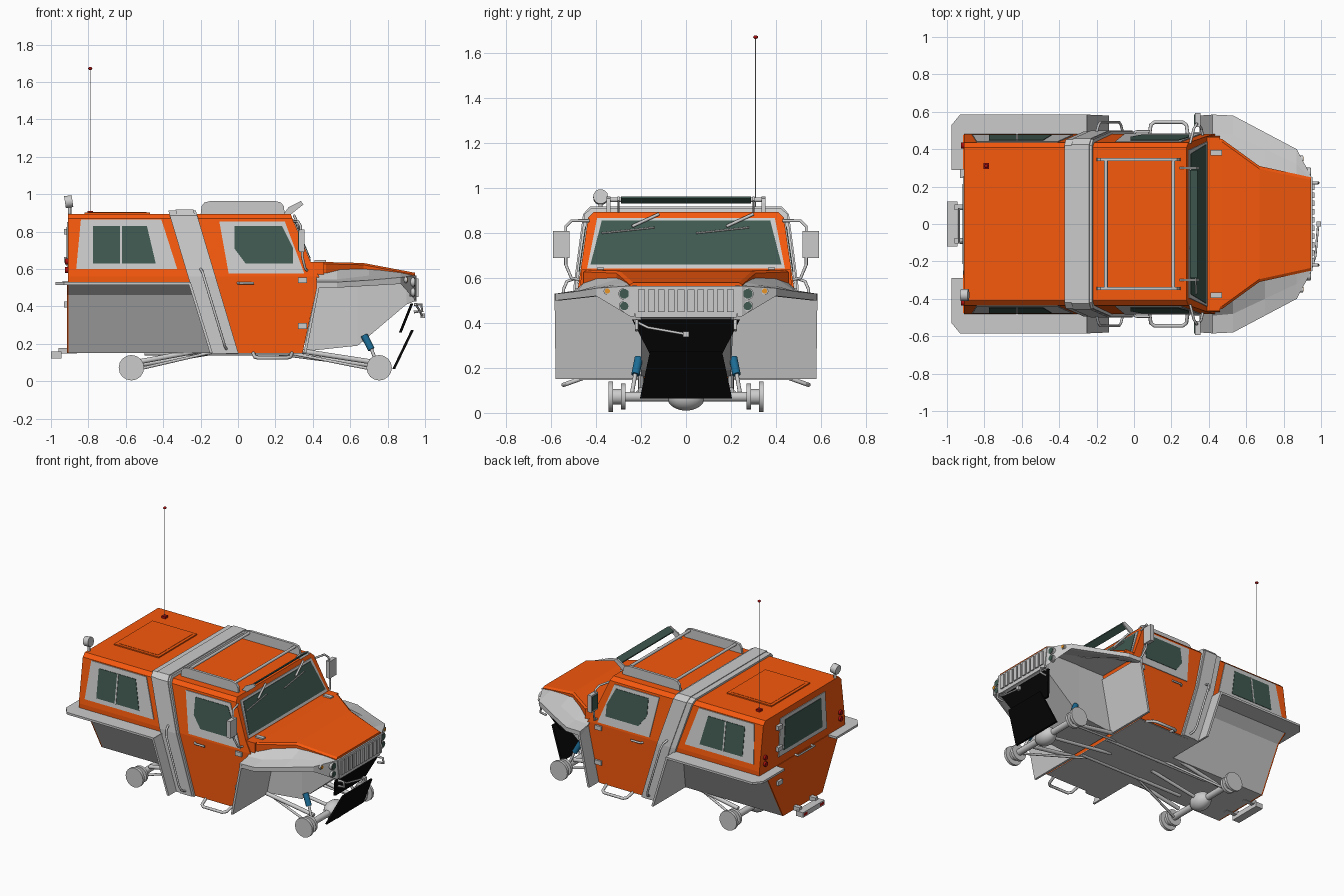
import bpy, bmesh

def material(name, rgb):
    m = bpy.data.materials.new(name)
    m.diffuse_color = (*rgb, 1)
    return m

ORANGE = material("orange_paint", (0.93, 0.1, 0.004))
GLASS = material("tinted_glass", (0.05, 0.1, 0.08))
BLACK = material("black_rubber", (0.002, 0.002, 0.002))
BLUE = material("blue_damper", (0.012, 0.15, 0.3))
RED = material("red_lamp", (0.4, 0.005, 0.005))
AMBER = material("amber_lamp", (0.8, 0.3, 0.02))

def mesh(name, verts, faces, mat=None):
    bm = bmesh.new()
    vs = [bm.verts.new(v) for v in verts]
    for f in faces:
        bm.faces.new([vs[i] for i in f])
    bmesh.ops.recalc_face_normals(bm, faces=bm.faces)
    me = bpy.data.meshes.new(name)
    bm.to_mesh(me)
    bm.free()
    ob = bpy.data.objects.new(name, me)
    bpy.context.collection.objects.link(ob)
    if mat:
        me.materials.append(mat)
    return ob

def ring(half, x):
    """Mirrored cross-section; x is a number or a function of height."""
    f = x if callable(x) else lambda z: x
    return [(f(z), y, z) for y, z in half] + [(f(z), -y, z) for y, z in reversed(half)]

def loft(name, rings, mat=None):
    n = len(rings[0])
    faces = [(k*n+i, k*n+(i+1) % n, (k+1)*n+(i+1) % n, (k+1)*n+i)
             for k in range(len(rings)-1) for i in range(n)]
    for b in (0, (len(rings)-1)*n):
        faces += [(b+i, b+i+1, b+n-2-i, b+n-1-i) for i in range(n//2-1)]
    return mesh(name, [p for r in rings for p in r], faces, mat)

def plate(name, pts, fn, mat=None, out=0.005, back=-0.01):
    """Flat outline laid on a surface fn(u, v, offset)."""
    n = len(pts)
    verts = [fn(u, v, o) for o in (out, back) for u, v in pts]
    faces = [tuple(range(n)), tuple(range(n, 2*n))]
    faces += [(i, (i+1) % n, n+(i+1) % n, n+i) for i in range(n)]
    return mesh(name, verts, faces, mat)

def box(name, c, s, mat=None):
    x, y, z = c
    a, b, h = (d/2 for d in s)
    return plate(name, [(-a, -b), (a, -b), (a, b), (-a, b)],
                 lambda u, v, o: (x+u, y+v, z+o), mat, h, -h)

def tube(name, pts, r, mat=None, res=3):
    cu = bpy.data.curves.new(name, 'CURVE')
    cu.dimensions = '3D'
    cu.bevel_depth, cu.bevel_resolution, cu.use_fill_caps = r, res, True
    sp = cu.splines.new('POLY')
    sp.points.add(len(pts)-1)
    for p, c in zip(sp.points, pts):
        p.co = (*c, 1)
    if mat:
        cu.materials.append(mat)
    ob = bpy.data.objects.new(name, cu)
    bpy.context.collection.objects.link(ob)
    bpy.ops.object.select_all(action='DESELECT')
    ob.select_set(True)
    bpy.context.view_layer.objects.active = ob
    bpy.ops.object.convert(target='MESH')
    bpy.ops.object.shade_smooth_by_angle(angle=0.7)

def ball(name, c, s, mat=None):
    bpy.ops.mesh.primitive_uv_sphere_add(segments=20, ring_count=12, radius=1, location=c)
    ob = bpy.context.object
    ob.name, ob.scale = name, s
    bpy.ops.object.shade_smooth()
    if mat:
        ob.data.materials.append(mat)

# Reference surfaces
def hoop_x(z): return -0.07 - 0.23*(z-0.15)/0.77
def screen_x(z): return 0.39 - (z-0.635)*0.42
def front_x(z): return 0.345 + (z-0.15)*0.217 if z < 0.634 else screen_x(z)
def screen(y, z, o): return (screen_x(z) + o, y, z)
def side(s): return lambda x, z, o: (x, s*(0.48 - max(z-0.56, 0)*0.145 + o), z)
def rear(y, z, o): return (-0.91-o, y, z)
def nose(y, z, o): return (0.95+o, y, z)

# Cab, rear box and hull
upper = [(0.48, 0.56), (0.469, 0.635), (0.435, 0.87), (0.41, 0.895)]
loft("cab", [ring([(0.48, 0.15)] + upper, hoop_x), ring([(0.48, 0.15)] + upper, front_x)], ORANGE)
loft("cowl", [ring([(0.47, 0.57), (0.465, 0.637)], x) for x in (0.36, 0.46)], ORANGE)
box("cab_floor", (0.14, 0, 0.15), (0.41, 0.95, 0.008))
loft("rear_box", [ring([(0.48, 0.53)] + upper, -0.91), ring([(0.48, 0.53)] + upper, hoop_x)], ORANGE)
keel = [(0.22, 0.15), (0.385, 0.46), (0.475, 0.53)]
loft("rear_hull", [ring(keel, -0.905), ring(keel, hoop_x)])
loft("rear_door_lower", [ring(keel, -0.914), ring(keel, -0.904)], ORANGE)
box("roof_hatch", (-0.645, 0, 0.895), (0.35, 0.43, 0.016), ORANGE)
box("roof_hatch_panel", (-0.645, 0, 0.9), (0.31, 0.39, 0.01), ORANGE)

# Slanted grey hoop with raised edges
def hoop(name, grow, lo, hi):
    half = [(0.495+grow, 0.147), (0.495+grow, 0.56), (0.452+grow, 0.885), (0.42+grow, 0.912+grow)]
    loft(name, [ring(half, lambda z, d=d: hoop_x(z)+d) for d in (lo, hi)])
hoop("roll_hoop", 0, -0.075, 0.072)
hoop("roll_hoop_raised_band", 0.006, -0.035, 0.06)

# Hood, engine bay and nose
hood = ((0.42, 0.46, 0.57, 0.637), (0.47, 0.455, 0.57, 0.637), (0.67, 0.31, 0.57, 0.632), (0.945, 0.25, 0.55, 0.58))
loft("hood", [ring([(y, b), (y, t-0.01), (y-0.015, t)], x) for x, y, b, t in hood], ORANGE)
loft("hood_liner", [ring([(y, b-0.008), (y, b+0.004)], x) for x, y, b, t in hood])
loft("engine_bay", [ring([(0.2, b), (w, t)], x) for x, b, w, t in
     ((0.36, 0.16, 0.2, 0.57), (0.64, 0.19, 0.2, 0.57), (0.9, 0.41, 0.22, 0.56), (0.95, 0.43, 0.24, 0.56))])
plate("grille_frame", [(-0.25, 0.565), (0.25, 0.565), (0.225, 0.425), (-0.225, 0.425)], nose)
for i in range(10):
    box("grille_bar", (0.957, (i-4.5)*0.044, 0.5), (0.014, 0.03, 0.1))

# Front fender stations: x, inner y z, crease y z, outer y z, lip z
stations = [(0.42, 0.44, 0.60, 0.49, 0.545, 0.585, 0.53, 0.50), (0.53, 0.40, 0.60, 0.48, 0.545, 0.58, 0.53, 0.50),
            (0.70, 0.28, 0.605, 0.40, 0.565, 0.49, 0.54, 0.51), (0.87, 0.24, 0.585, 0.32, 0.57, 0.40, 0.555, 0.52),
            (0.95, 0.22, 0.565, 0.235, 0.565, 0.25, 0.565, 0.43)]
for s in (1, -1):
    rows = [[(x, s*yi, zi), (x, s*ym, zm), (x, s*yo, zo), (x, s*yo, zl), (x, s*(yo-0.02), zl), (x, s*yi, zi-0.035)]
            for x, yi, zi, ym, zm, yo, zo, zl in stations]
    faces = [(k*6+i, k*6+(i+1) % 6, k*6+6+(i+1) % 6, k*6+6+i) for k in range(4) for i in range(6)]
    mesh("front_fender", [p for r in rows for p in r], faces + [tuple(range(6)), tuple(range(24, 30))])
    # Wheel arch walls and rear shelf
    arch = [(0.2, 0.15), (0.58, 0.15), (0.585, 0.53), (0.2, 0.53)]
    plate("front_arch_wall", arch, lambda y, z, o: (0.36 + (z-0.15)*0.2 + o, s*y, z))
    plate("rear_arch_wall", arch, lambda y, z, o: (-0.14 - (z-0.15)*0.31 + o, s*y, z))
    plate("rear_fender", [(-0.25, 0.4), (-0.25, 0.585), (-0.93, 0.585), (-0.975, 0.53),
                          (-0.975, 0.29), (-0.905, 0.29), (-0.905, 0.4)],
          lambda x, y, o: (x, s*y, 0.525+o))
    # Side windows
    f = side(s)
    plate("cab_window_frame", [(-0.1, 0.855), (0.25, 0.855), (0.355, 0.575), (-0.05, 0.575)], f)
    plate("cab_window", [(-0.02, 0.83), (0.235, 0.83), (0.295, 0.71), (0.295, 0.63),
                         (0.04, 0.63), (-0.02, 0.71)], f, GLASS, 0.008)
    plate("rear_window_frame", [(-0.84, 0.865), (-0.41, 0.865), (-0.325, 0.6), (-0.865, 0.6)], f)
    plate("rear_window", [(-0.775, 0.83), (-0.487, 0.83), (-0.44, 0.63), (-0.775, 0.63)], f, GLASS, 0.008)
    plate("rear_window_divider", [(-0.63, 0.83), (-0.62, 0.83), (-0.62, 0.63), (-0.63, 0.63)], f, None, 0.011)
    # Door fittings, grab bar, step
    tube("door_handle", [(0, s*0.48, 0.525), (0.01, s*0.495, 0.525), (0.085, s*0.495, 0.525)], 0.007)
    for z in (0.54, 0.295):
        box("door_hinge", (0.345, s*0.483, z), (0.05, 0.02, 0.03))
    tube("grab_bar", [(-0.2, s*0.49, 0.6), (-0.19, s*0.53, 0.585), (-0.18, s*0.545, 0.55), (-0.08, s*0.545, 0.22),
                      (-0.07, s*0.53, 0.185), (-0.06, s*0.49, 0.17)], 0.007)
    tube("side_step", [(0.08, s*0.46, 0.155), (0.09, s*0.53, 0.13), (0.11, s*0.545, 0.125), (0.26, s*0.545, 0.125),
                       (0.28, s*0.53, 0.13), (0.29, s*0.46, 0.155)], 0.01)
    # Mirrors
    tube("mirror_arm", [(0.37, s*0.46, 0.59), (0.36, s*0.51, 0.6), (0.345, s*0.535, 0.66),
                        (0.335, s*0.535, 0.83), (0.32, s*0.51, 0.855), (0.3, s*0.43, 0.855)], 0.007)
    box("mirror", (0.34, s*0.555, 0.75), (0.03, 0.075, 0.12))
    plate("mirror_glass", [(-0.03, -0.05), (0.03, -0.05), (0.03, 0.05), (-0.03, 0.05)],
          lambda u, v, o: (0.325-o, s*0.555+u, 0.75+v), GLASS, 0.003)
    # Headlamps on the angled corners
    for y, z, r, m in ((0.275, 0.53, 0.022, GLASS), (0.275, 0.475, 0.019, GLASS), (0.35, 0.542, 0.012, AMBER)):
        x = 0.95 - (y-0.25)*0.53
        tube("headlamp_rim", [(x-0.02, s*y, z), (x+0.006, s*y, z)], r+0.005)
        tube("headlamp", [(x-0.02, s*y, z), (x+0.01, s*y, z)], r, m)
    box("hood_hinge", (0.44, s*0.38, 0.64), (0.06, 0.03, 0.014))
    # Roof rack side and visor bracket
    plate("rack_side", [(-0.2, 0.89), (-0.195, 0.935), (-0.18, 0.955), (-0.15, 0.963), (0.2, 0.963),
                        (0.23, 0.955), (0.245, 0.935), (0.25, 0.89)],
          lambda x, z, o: (x, s*0.345+o, z), None, 0.009, -0.009)
    plate("visor_bracket", [(0.24, 0.89), (0.28, 0.89), (0.35, 0.945), (0.335, 0.963), (0.27, 0.93)],
          lambda x, z, o: (x, s*0.3+o, z), None, 0.005, -0.005)
    # Tail lamps and tow shackles
    for z in (0.64, 0.595):
        tube("tail_lamp", [(-0.9, s*0.42, z), (-0.925, s*0.42, z)], 0.017, RED)
    tube("tow_shackle", [(0.94, s*0.22, 0.41), (0.98, s*0.22, 0.41), (0.985, s*0.22, 0.375),
                         (0.94, s*0.22, 0.37)], 0.008)
    # Suspension and chassis rails
    tube("damper", [(0.675, s*0.21, 0.245), (0.713, s*0.225, 0.17)], 0.019, BLUE)
    tube("damper_rod", [(0.71, s*0.224, 0.18), (0.745, s*0.24, 0.09)], 0.009)
    tube("chassis_rail", [(-0.5, s*0.13, 0.15), (0.34, s*0.13, 0.15)], 0.014)
    for ax, d in ((0.755, -1), (-0.57, 1)):
        for y0, y1, r in ((0.325, 0.345, 0.068), (0.27, 0.29, 0.058), (0.28, 0.335, 0.035)):
            tube("wheel_hub", [(ax, s*y0, 0.072), (ax, s*y1, 0.072)], r, None, 6)
        reach = 0.5 if d < 0 else 0.43
        tube("lower_link", [(ax+d*0.02, s*0.25, 0.06), (ax+d*reach, s*0.14, 0.155)], 0.008)
        tube("upper_link", [(ax+d*0.02, s*0.2, 0.1), (ax+d*(reach-0.06), s*0.2, 0.165)], 0.014)

# Axles and drive shafts
for ax, end in ((0.755, 0.2), (-0.57, -0.15)):
    tube("axle", [(ax, -0.3, 0.072), (ax, 0.3, 0.072)], 0.023)
    ball("differential", (ax, 0, 0.072), (0.062, 0.085, 0.062))
    tube("drive_shaft", [(ax, 0, 0.08), (end, 0, 0.15)], 0.012)

# Windscreen and wipers
plate("windscreen_frame", [(-0.44, 0.643), (0.44, 0.643), (0.395, 0.868), (-0.395, 0.868)], screen)
plate("windscreen", [(-0.425, 0.66), (0.425, 0.66), (0.375, 0.855), (-0.375, 0.855)], screen, GLASS, 0.008)
for y in (-0.12, 0.3):
    tube("wiper_arm", [screen(y, 0.885, 0.015), screen(y-0.12, 0.83, 0.018)], 0.007)
    tube("wiper_blade", [screen(y-0.02, 0.825, 0.013), screen(y-0.255, 0.8, 0.013)], 0.004)

# Roof rack crossbars and tinted visor
for x in (-0.15, 0.21):
    tube("rack_crossbar", [(x, -0.345, 0.948), (x, 0.345, 0.948)], 0.01)
plate("visor", [(0.3, -0.29), (0.34, -0.29), (0.34, 0.29), (0.3, 0.29)],
      lambda x, y, o: (x, y, 0.935 + (x-0.3)*0.6 + o), GLASS, 0.004, -0.004)

# Rear door window, hinges, latch, step
plate("rear_door_frame", [(-0.25, 0.85), (0.25, 0.85), (0.27, 0.585), (-0.27, 0.585)], rear)
plate("rear_door_window", [(-0.2, 0.825), (0.2, 0.825), (0.215, 0.615), (-0.215, 0.615)], rear, GLASS, 0.008)
for z in (0.8, 0.65, 0.41):
    box("rear_hinge", (-0.918, 0.27, z), (0.025, 0.05, 0.03))
tube("rear_handle", [(-0.91, -0.1, 0.53), (-0.935, -0.1, 0.53), (-0.935, 0.08, 0.53), (-0.91, 0.08, 0.53)], 0.007)
box("rear_step", (-0.972, 0, 0.14), (0.056, 0.24, 0.035))
for y in (-0.09, 0.09):
    box("rear_step_arm", (-0.91, y, 0.162), (0.1, 0.03, 0.03))
    box("rear_reflector", (-0.999, y, 0.14), (0.004, 0.04, 0.018), RED)

# Spot lamp and aerial
tube("spot_lamp", [(-0.925, -0.38, 0.957), (-0.885, -0.38, 0.963)], 0.033, None, 5)
tube("spot_lamp_stem", [(-0.9, -0.38, 0.87), (-0.9, -0.38, 0.94)], 0.009)
box("aerial_base", (-0.79, 0.31, 0.9), (0.03, 0.03, 0.02), RED)
tube("aerial", [(-0.79, 0.31, 0.9), (-0.79, 0.31, 1.67)], 0.0025, None, 1)
ball("aerial_tip", (-0.79, 0.31, 1.672), (0.011, 0.011, 0.008), RED)

# Black skid plates and winch cable
plate("upper_skid", [(-0.24, 0.415), (0.24, 0.415), (0.16, 0.26), (-0.16, 0.26)],
      lambda y, z, o: (0.87 + (z-0.26)*0.4 + o, y, z), BLACK)
plate("lower_skid", [(-0.16, 0.275), (0.16, 0.275), (0.205, 0.065), (-0.205, 0.065)],
      lambda y, z, o: (0.835 + (z-0.065)*0.48 + o, y, z), BLACK)
tube("winch_cable", [(0.95, -0.23, 0.41), (0.97, -0.17, 0.38), (0.985, 0, 0.35)], 0.006)
box("winch_hook", (0.988, 0, 0.35), (0.024, 0.025, 0.025))
